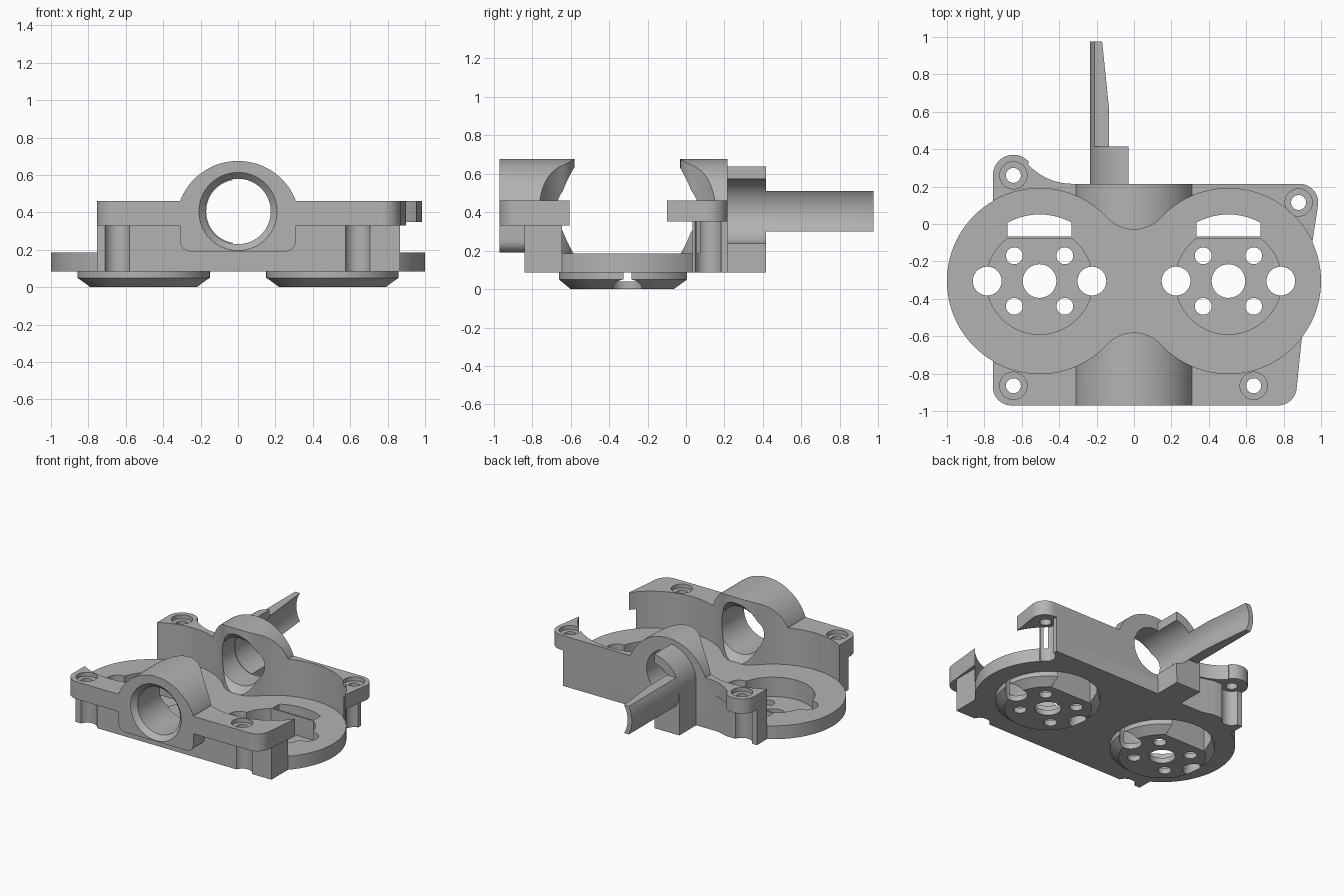
import bpy, bmesh
from math import cos, sin, radians, degrees, atan2, acos, asin

if "Cube" in bpy.data.objects:
    bpy.data.objects.remove(bpy.data.objects["Cube"])

grey = bpy.data.materials.new("plain grey")
grey.use_nodes = True
grey.diffuse_color = (0.45, 0.45, 0.45, 1)
grey.node_tree.nodes["Principled BSDF"].inputs["Base Color"].default_value = grey.diffuse_color

CX, CY, R = 0.505, -0.305, 0.495   # well centre and radius
BORE_Z = 0.405                     # axis height of the barrel


def arc(cx, cy, r, a0, a1, n=24):
    return [(cx + r * cos(radians(a0 + (a1 - a0) * i / n)),
             cy + r * sin(radians(a0 + (a1 - a0) * i / n))) for i in range(n + 1)]


def circle(cx, cy, r, n=64):
    return arc(cx, cy, r, 0, 360, n)[:-1]


def loft(name, outlines, levels, axis="Z"):
    """Skin matching outlines stacked along an axis, with closed ends."""
    bm = bmesh.new()
    rings = []
    for pts, w in zip(outlines, levels):
        rings.append([bm.verts.new((u, v, w) if axis == "Z" else (u, w, v)) for u, v in pts])
    n = len(rings[0])
    for a, b in zip(rings, rings[1:]):
        for i in range(n):
            bm.faces.new((a[i], a[(i + 1) % n], b[(i + 1) % n], b[i]))
    bm.faces.new(rings[0])
    bm.faces.new(rings[-1])
    bmesh.ops.recalc_face_normals(bm, faces=bm.faces)
    mesh = bpy.data.meshes.new(name)
    bm.to_mesh(mesh)
    bm.free()
    mesh.materials.append(grey)
    ob = bpy.data.objects.new(name, mesh)
    bpy.context.collection.objects.link(ob)
    return ob


def prism(name, pts, lo, hi, axis="Z"):
    return loft(name, [pts, pts], [lo, hi], axis)


def combine(target, tool, operation):
    """Apply one boolean and discard the tool."""
    mod = target.modifiers.new("cut", "BOOLEAN")
    mod.operation, mod.solver, mod.object = operation, "EXACT", tool
    bpy.context.view_layer.objects.active = target
    bpy.ops.object.modifier_apply(modifier=mod.name)
    bpy.data.objects.remove(tool)


def add(target, tool):
    combine(target, tool, "UNION")


def cut(target, tool):
    combine(target, tool, "DIFFERENCE")


# Outline of the lower body, shared by base plate and walls
lower = [(-0.755, -0.84), (0.865, -0.84), (0.865, 0.215), (-0.42, 0.215),
         (-0.5, 0.24), (-0.755, 0.24)]

# Base plate with the two round wells
base = prism("base_plate", lower, 0.085, 0.185)
for s in (-1, 1):
    x = s * CX
    add(base, prism("disk", circle(x, CY, R, 96), 0.085, 0.185))
    add(base, loft("cup", [circle(x, CY, r) for r in (0.295, 0.355, 0.355)], [0, 0.05, 0.12]))
    # Recess with a straight chord at the back
    a = degrees(asin(0.225 / 0.285))
    cut(base, prism("recess", arc(x, CY, 0.285, 180 - a, 360 + a, 64), 0.04, 0.4))
    # Arched window
    a = degrees(acos(0.17 / 0.355))
    arch = [(x - 0.17, -0.067), (x + 0.17, -0.067)] + arc(x, CY, 0.356, a, 180 - a)
    cut(base, prism("arch", arch, -0.1, 0.4))
    # Round holes in the cup floor
    holes = [(0, 0, 0.09), (-0.28, 0, 0.077), (0.28, 0, 0.077)]
    holes += [(i * 0.135, j * 0.135, 0.045) for i in (-1, 1) for j in (-1, 1)]
    for dx, dy, r in holes:
        cut(base, prism("hole", circle(x + dx, CY + dy, r, 40), -0.1, 0.4))

# Walls with overhanging top flanges
walls = prism("housing_walls", lower, 0.185, 0.42)
front = (arc(-0.655, -0.87, 0.1, 180, 270, 12) + arc(0.77, -0.87, 0.1, 270, 355, 12)
         + [(0.895, -0.63), (0.93, -0.3), (-0.755, -0.3)])
add(walls, prism("front_flange", front, 0.33, 0.46))
back = ([(-0.755, -0.3)] + arc(-0.645, 0.26, 0.11, 180, 40, 20)
        + arc(-0.33, 0.535, 0.32, 222, 270, 12)
        + arc(0.885, 0.115, 0.1, 90, -8, 12) + [(0.955, -0.09), (0.93, -0.3)])
add(walls, prism("back_flange", back, 0.35, 0.46))

# Barrel across the housing, with rounded block below
a = degrees(atan2(0.116, 0.31))
barrel = (arc(0, 0.344, 0.331, a, 180 - a, 48) + arc(-0.25, 0.25, 0.06, 180, 270, 8)
          + arc(0.25, 0.25, 0.06, 270, 360, 8))
add(walls, prism("barrel", barrel, -0.97, 0.215, "Y"))

# Pocket: two circles blended at the waist
t = degrees(atan2(0.47, -0.505))
pocket = (arc(CX, CY, R, -t, t, 72) + arc(0, 0.165, 0.195, t - 180, -t, 20)[1:]
          + arc(-CX, CY, R, 180 - t, 180 + t, 72)[1:]
          + arc(0, -0.775, 0.195, t, 180 - t, 20)[1:-1])
cut(walls, prism("pocket", pocket, 0.1, 1))

# Flared bore through the barrel
bore = [(-0.975, 0.214), (-0.935, 0.175), (-0.64, 0.175), (-0.585, 0.225),
        (-0.03, 0.225), (0.025, 0.175), (0.25, 0.175)]
cut(walls, loft("bore", [circle(0, BORE_Z, r) for y, r in bore], [y for y, r in bore], "Y"))

# Screw holes, counterbores and the open channels under them
screws = [(-0.645, -0.865, 0.33), (0.64, -0.865, 0.33), (0.88, 0.115, 0.35), (-0.645, 0.26, 0.35)]
for x, y, top in screws:
    cut(walls, prism("screw_hole", circle(x, y, 0.04, 32), 0.1, 0.6))
    cut(walls, prism("counterbore", circle(x, y, 0.073, 40), 0.43, 0.6))
    for part in (walls, base):
        cut(part, prism("channel", circle(x, y, 0.07, 40), 0, top))

# Bracket behind the barrel
bracket = (arc(0, BORE_Z, 0.235, 97.3, 180) + [(-0.235, 0.085), (-0.03, 0.085)]
           + arc(0, BORE_Z, 0.17, 260, 100))
prism("rear_bracket", bracket, 0.205, 0.415, "Y")


# Curved blade, thinning toward its tip
def blade(r):
    outer, inner = degrees(asin(0.105 / 0.235)), degrees(asin(0.105 / r))
    return (arc(0, BORE_Z, 0.235, 180 - outer, 180 + outer, 16)
            + arc(0, BORE_Z, r, 180 + inner, 180 - inner, 16))


loft("rear_blade", [blade(r) for r in (0.17, 0.17, 0.2)], [0.4, 0.62, 0.975], "Y")

# Smooth curved faces, keep edges crisp
for name in ("base_plate", "housing_walls", "rear_bracket", "rear_blade"):
    ob = bpy.data.objects[name]
    bpy.ops.object.select_all(action="DESELECT")
    ob.select_set(True)
    bpy.context.view_layer.objects.active = ob
    bpy.ops.object.shade_smooth_by_angle(angle=radians(30))
